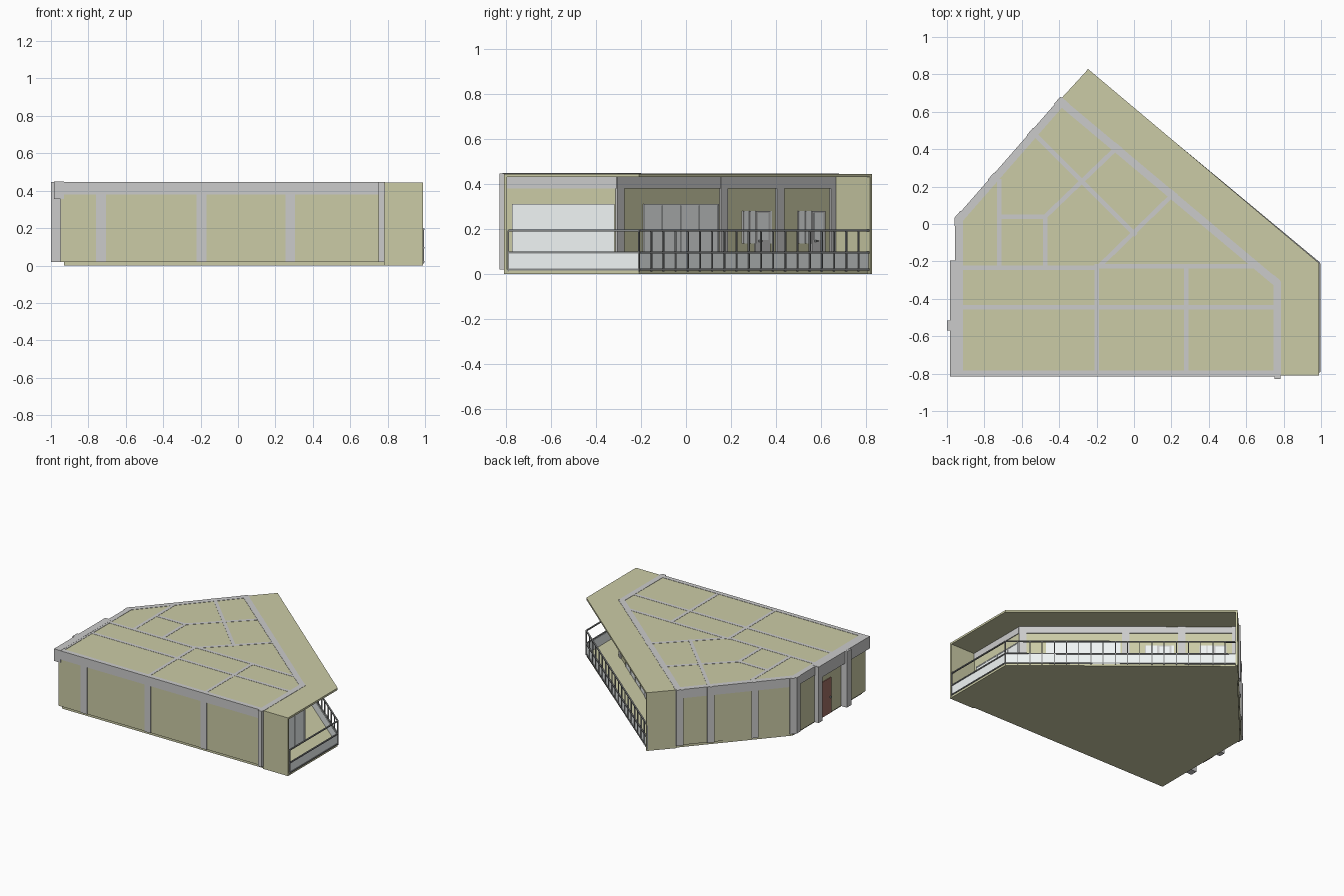
import bpy, bmesh
from mathutils import Vector as V

if "Cube" in bpy.data.objects:
    bpy.data.objects.remove(bpy.data.objects["Cube"])


def mat(name, c):
    m = bpy.data.materials.new(name)
    m.diffuse_color = (*c, 1)
    m.use_nodes = True
    m.node_tree.nodes["Principled BSDF"].inputs["Base Color"].default_value = m.diffuse_color
    return m


OLIVE = mat("olive_plaster", (0.6, 0.6, 0.38))
METAL = mat("dark_metal", (0.25, 0.26, 0.26))
GLASS = mat("pale_glass", (0.88, 0.92, 0.92))
WOOD = mat("brown_wood", (0.36, 0.16, 0.13))
TOP = 0.447


def prism(name, pts, z0, z1, m=None):
    """Extruded flat polygon."""
    bm = bmesh.new()
    f = bm.faces.new([bm.verts.new((p[0], p[1], z0)) for p in pts])
    ext = bmesh.ops.extrude_face_region(bm, geom=[f])["geom"]
    bmesh.ops.translate(bm, vec=(0, 0, z1 - z0),
                        verts=[v for v in ext if isinstance(v, bmesh.types.BMVert)])
    bmesh.ops.recalc_face_normals(bm, faces=bm.faces)
    me = bpy.data.meshes.new(name)
    bm.to_mesh(me)
    bm.free()
    if m:
        me.materials.append(m)
    ob = bpy.data.objects.new(name, me)
    bpy.context.collection.objects.link(ob)
    return ob


def bar(name, p, q, inner, outer, z0, z1, m=None):
    """Box along p-q, reaching 'inner' to its left and 'outer' to its right."""
    p, q = V(p), V(q)
    d = (q - p).normalized()
    n = V((d.y, -d.x))
    return prism(name, [p - n * inner, p + n * outer, q + n * outer, q - n * inner], z0, z1, m)


def at_y(edge, y):
    p, q = V(edge[0]), V(edge[1])
    return p.lerp(q, (y - p.y) / (q.y - p.y))


def column(name, edge, c, w, inner=0.04, outer=0.006):
    d = (V(edge[1]) - V(edge[0])).normalized() * w / 2
    bar(name, V(c) - d, V(c) + d, inner, outer, 0.02, TOP - 0.001)


# floor and roof slabs
SW, SE, E, N, NW, W = (-0.95, -0.81), (0.78, -0.81), (0.78, -0.31), (-0.39, 0.67), (-0.95, 0.03), (-0.95, -0.81)
RSE, RE, RN = (0.99, -0.81), (0.99, -0.21), (-0.245, 0.828)
prism("floor_slab", [(-0.93, -0.80), (0.99, -0.80), RE, (-0.25, 0.815), (-0.93, 0.04)], 0, 0.02, OLIVE)
prism("roof_slab", [SW, RSE, RE, RN, N, NW], 0.43, 0.445, OLIVE)

# outer walls and perimeter beams
EDGES = {"front": (SW, SE), "right": (SE, E), "diagonal": (E, N),
         "back_left": (N, NW), "left": (NW, W)}
for k, (p, q) in EDGES.items():
    bar(k + "_wall", p, q, 0.02, 0, 0.02, 0.44, OLIVE)
    bar(k + "_beam", p, q, 0.035 if k != "front" else 0.028, 0.006, 0.38, TOP)
bar("entrance_beam", (-0.955, -0.2), (-0.955, -0.815), 0.025, 0.03, 0.355, TOP + 0.001)

# balcony end walls
bar("front_end_wall", SE, RSE, 0.015, 0, 0.0, 0.445, OLIVE)
bar("back_end_wall", RN, N, 0.015, 0, 0.0, 0.445, OLIVE)

# columns
for i, x in enumerate((-0.733, -0.195, 0.28)):
    column(f"front_column_{i}", EDGES["front"], (x, -0.81), 0.052, 0.02)
bar("front_right_column", (0.75, -0.80), (0.782, -0.80), 0, 0.03, 0.02, TOP)
for i, y in enumerate((-0.295, 0.165, 0.415, 0.655)):
    column(f"diagonal_column_{i}", EDGES["diagonal"], at_y(EDGES["diagonal"], y), 0.05, 0.03, 0.008)
for i, y in enumerate((0.655, 0.488, 0.25, 0.045)):
    column(f"back_left_column_{i}", EDGES["back_left"], at_y(EDGES["back_left"], y), 0.05, 0.03, 0.01)
prism("left_corner_column", [(-0.96, -0.01), (-0.93, -0.01), (-0.93, 0.045), (-0.96, 0.03)], 0.02, TOP)
bar("entrance_column", (-0.955, -0.195), (-0.955, -0.245), 0.025, 0.03, 0.02, TOP)
bar("left_side_column", (-0.955, -0.515), (-0.955, -0.57), 0.02, 0.045, 0.02, TOP)

# entrance door
bar("entrance_door", (-0.95, -0.28), (-0.95, -0.39), 0.01, 0.006, 0.02, 0.29, WOOD)
bar("entrance_door_handle", (-0.955, -0.37), (-0.955, -0.38), 0, 0.012, 0.14, 0.15, METAL)

# interior beams with partitions below
INNER = [((-0.93, -0.445), (0.76, -0.445)), ((-0.93, -0.235), (-0.2, -0.235)),
         ((-0.2, -0.225), (0.64, -0.225)), ((-0.2, -0.79), (-0.2, -0.215)),
         ((0.28, -0.79), (0.28, -0.215)), ((-0.72, -0.235), (-0.72, 0.24)),
         ((-0.475, -0.235), (-0.475, 0.05)), ((-0.72, 0.04), (-0.475, 0.04)),
         ((-0.52, 0.47), (0.01, -0.06)), ((-0.475, 0.04), (-0.1, 0.4)),
         ((-0.185, -0.225), (0.2, 0.15))]
for i, (p, q) in enumerate(INNER):
    bar(f"inner_beam_{i}", p, q, 0.012, 0.012, 0.38, TOP - 0.0005)
    bar(f"partition_{i}", p, q, 0.008, 0.008, 0.02, 0.38, OLIVE)


# sliding glass doors
def sliding_door(name, edge, y0, y1, panels):
    a, b = at_y(edge, y0), at_y(edge, y1)
    bar(name + "_glass", a, b, 0, 0.004, 0.02, 0.31, GLASS)
    bar(name + "_head", a, b, 0, 0.007, 0.304, 0.312, GLASS)
    for i in range(panels + 1):
        c = a.lerp(b, i / panels)
        d = (b - a).normalized() * 0.003
        bar(f"{name}_mullion_{i}", c - d, c + d, 0, 0.007, 0.02, 0.31, GLASS)


sliding_door("right_sliding_door", EDGES["right"], -0.77, -0.32, 4)
sliding_door("diagonal_sliding_door", EDGES["diagonal"], -0.19, 0.14, 4)


# balcony windows with a door beside them
def window_door(name, y0, y1, d0, d1):
    e = EDGES["diagonal"]
    bar(name + "_window", at_y(e, y0), at_y(e, y1), 0, 0.004, 0.135, 0.28, GLASS)
    bar(name + "_door", at_y(e, d0), at_y(e, d1), 0, 0.006, 0.02, 0.28)
    bar(name + "_door_glass", at_y(e, d0 + 0.01), at_y(e, d1 - 0.01), 0, 0.008, 0.15, 0.27, GLASS)
    bar(name + "_handle", at_y(e, d0 + 0.012), at_y(e, d0 + 0.022), 0, 0.016, 0.143, 0.151, METAL)
    for i in range(3):
        y = y0 + (d0 - y0) * i / 2
        bar(f"{name}_frame_{i}", at_y(e, y), at_y(e, y + 0.005), 0, 0.007, 0.135, 0.28)


window_door("bedroom_a", 0.25, 0.38, 0.305, 0.37)
window_door("bedroom_b", 0.495, 0.615, 0.555, 0.615)

# balcony parapet and railing
for k, p, q, posts in (("right", (0.99, -0.79), RE, 1), ("diagonal", RE, (-0.25, 0.82), 19)):
    bar(k + "_parapet", p, q, 0.008, 0, 0.015, 0.093, GLASS)
    for z in (0.02, 0.095, 0.193):
        bar(f"{k}_rail_{z}", p, q, 0.004, 0.006, z - 0.004, z + 0.004, METAL)
    for i in range(posts + 1):
        c = V(p).lerp(V(q), i / posts)
        d = (V(q) - V(p)).normalized() * 0.003
        bar(f"{k}_post_{i}", c - d, c + d, 0.003, 0.005, 0.01, 0.193, METAL)
